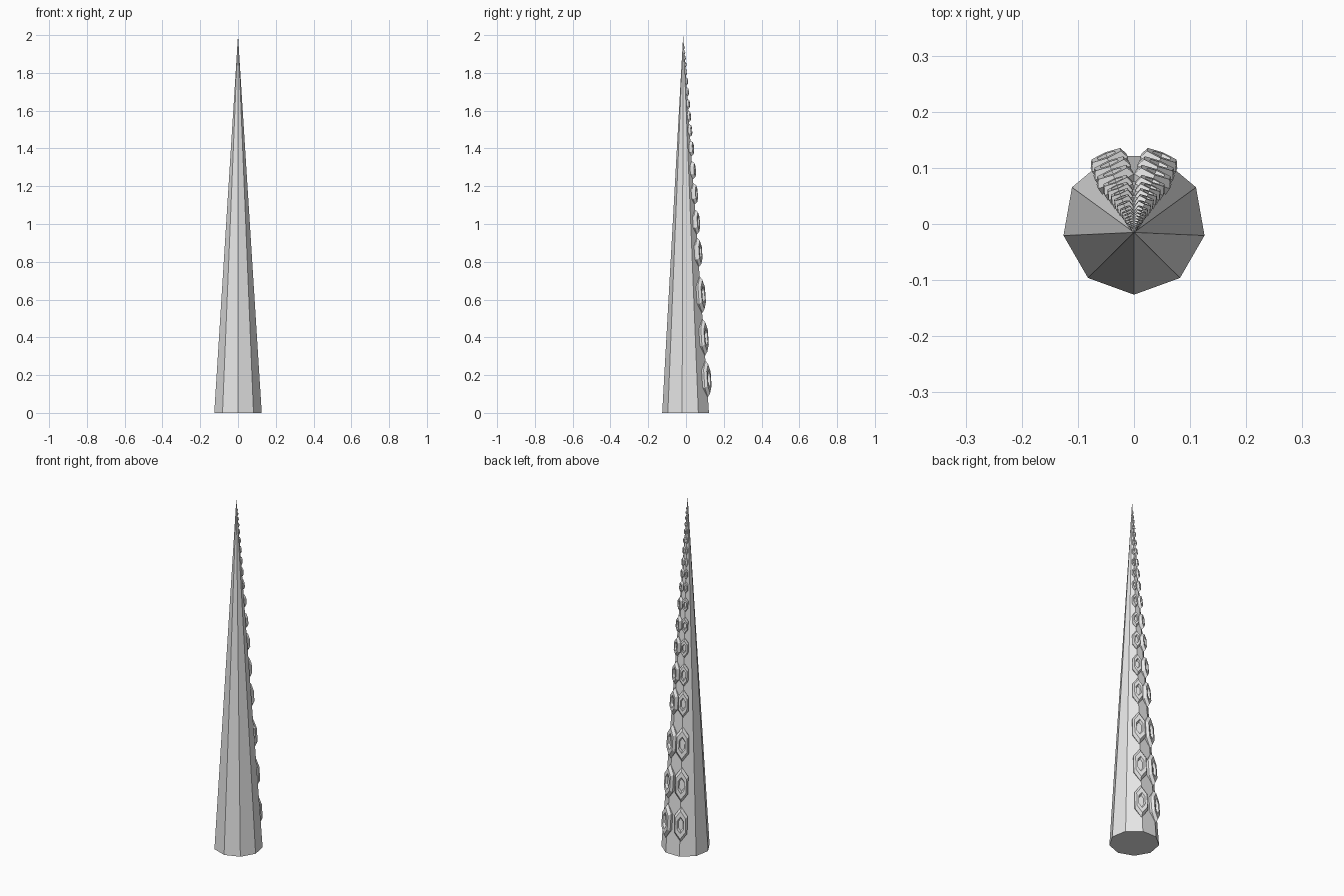
import bpy, bmesh, math
from mathutils import Vector

if "Cube" in bpy.data.objects:
    bpy.data.objects.remove(bpy.data.objects["Cube"])

grey = bpy.data.materials.new("light_grey")
grey.diffuse_color = (0.8, 0.8, 0.8, 1)
grey.use_nodes = True
grey.node_tree.nodes["Principled BSDF"].inputs["Base Color"].default_value = grey.diffuse_color

RADIUS = 0.1276
CENTRE = Vector((0, 0.0016, 0))
APEX = Vector((0, -0.015, 2.0))


def finish(name, bm):
    bmesh.ops.recalc_face_normals(bm, faces=bm.faces)
    mesh = bpy.data.meshes.new(name)
    bm.to_mesh(mesh)
    bm.free()
    mesh.materials.append(grey)
    obj = bpy.data.objects.new(name, mesh)
    bpy.context.collection.objects.link(obj)
    return obj


def rim(deg):
    a = math.radians(deg)
    return CENTRE + RADIUS * Vector((math.cos(a), math.sin(a), 0))


# Nine-sided tapering arm, leaning slightly forward at the tip
bm = bmesh.new()
ring = [bm.verts.new(rim(-90 + 40 * i)) for i in range(9)]
tip = bm.verts.new(APEX)
bm.faces.new(ring)
for i in range(9):
    bm.faces.new((ring[i], ring[(i + 1) % 9], tip))
finish("tentacle_arm", bm)


# Six-sided cup: stretched rim with a recessed middle
def add_sucker(bm, deg, z, half_height):
    base = rim(deg)
    centre = base.lerp(APEX, z / 2)
    up = (APEX - base).normalized()
    a = math.radians(deg)
    side = Vector((-math.sin(a), math.cos(a), 0))
    out = side.cross(up).normalized()
    rise = min(0.016, 0.3 * half_height + 0.001)
    profile = [(0.88, -1.0), (1.0, 0.1), (0.8, 1.0), (0.48, 1.0), (0.36, 0.25)]
    loops = []
    for r, h in profile:
        loop = []
        for i in range(6):
            t = math.radians(60 * i)
            p = (centre + side * (math.sin(t) * r * half_height * 0.41)
                 + up * (math.cos(t) * r * half_height) + out * (h * rise))
            loop.append(bm.verts.new(p))
        loops.append(loop)
    for lower, upper in zip(loops, loops[1:]):
        for i in range(6):
            j = (i + 1) % 6
            bm.faces.new((lower[i], lower[j], upper[j], upper[i]))
    bm.faces.new(loops[0])
    bm.faces.new(loops[-1])


# Two rows of suckers up the back, shrinking towards the tip
rows = [(0.18, 0.097), (0.40, 0.097), (0.625, 0.097), (0.85, 0.077),
        (1.01, 0.065), (1.16, 0.056), (1.285, 0.047), (1.40, 0.041),
        (1.495, 0.033), (1.57, 0.029), (1.635, 0.026), (1.70, 0.023),
        (1.755, 0.020), (1.805, 0.017), (1.845, 0.014), (1.88, 0.012),
        (1.91, 0.010), (1.935, 0.008)]
for name, deg in (("left_suckers", 112), ("right_suckers", 68)):
    bm = bmesh.new()
    for z, half_height in rows:
        add_sucker(bm, deg, z, half_height)
    finish(name, bm)
